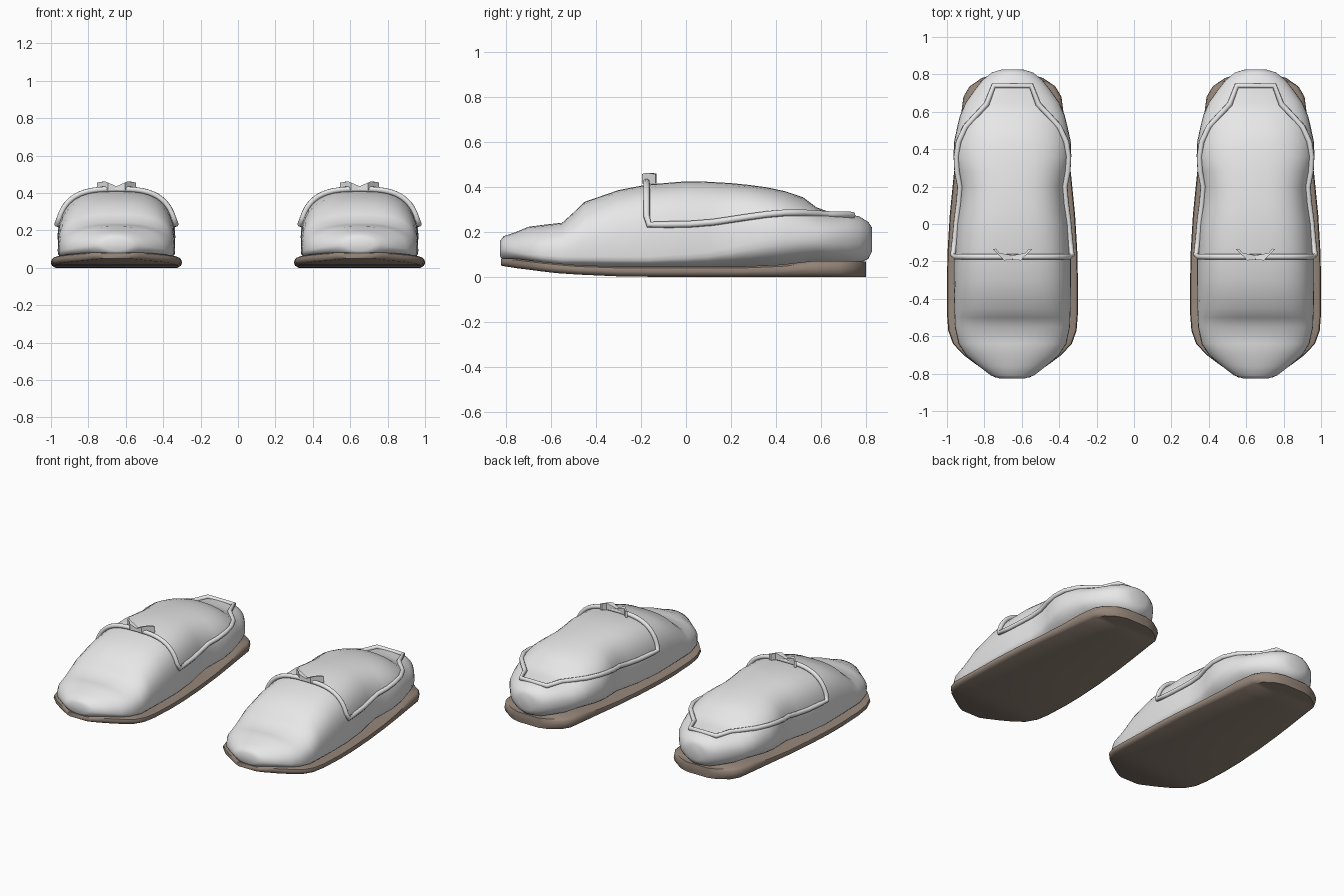
import bpy, bmesh, math
from mathutils import Vector

CX = 0.65  # distance of each slipper from the middle


def material(name, rgb):
    m = bpy.data.materials.new(name)
    m.diffuse_color = (*rgb, 1)
    return m


FABRIC = material("pale fabric", (0.8, 0.8, 0.8))
RUBBER = material("brown sole", (0.30, 0.235, 0.19))


def finish(name, bm, mat, angle=40):
    bmesh.ops.recalc_face_normals(bm, faces=bm.faces)
    me = bpy.data.meshes.new(name)
    bm.to_mesh(me)
    bm.free()
    me.materials.append(mat)
    ob = bpy.data.objects.new(name, me)
    bpy.context.collection.objects.link(ob)
    bpy.ops.object.select_all(action='DESELECT')
    bpy.context.view_layer.objects.active = ob
    ob.select_set(True)
    bpy.ops.object.shade_smooth_by_angle(angle=math.radians(angle))
    return ob


def loft(name, rings, mat, angle=40):
    bm = bmesh.new()
    loops = [[bm.verts.new(p) for p in r] for r in rings]
    n = len(loops[0])
    for a, b in zip(loops, loops[1:]):
        for i in range(n):
            bm.faces.new((a[i], a[(i + 1) % n], b[(i + 1) % n], b[i]))
    bm.faces.new(loops[0])
    bm.faces.new(loops[-1])
    return finish(name, bm, mat, angle)


def sample(table, y):
    for a, b in zip(table, table[1:]):
        if y <= b[0]:
            t = max(0, (y - a[0]) / (b[0] - a[0]))
            return [p + (q - p) * t for p, q in zip(a, b)][1:]
    return list(table[-1][1:])


# upper stations: y, half width, widest height, bottom, top, squareness
UPPER = [
    (-0.825, 0.07, 0.12, 0.09, 0.16, 2.0), (-0.81, 0.115, 0.12, 0.07, 0.18, 2.0),
    (-0.76, 0.18, 0.11, 0.06, 0.197, 2.0), (-0.70, 0.25, 0.10, 0.05, 0.222, 2.2),
    (-0.64, 0.288, 0.095, 0.04, 0.23, 2.5), (-0.55, 0.308, 0.09, 0.03, 0.24, 2.8),
    (-0.50, 0.31, 0.09, 0.03, 0.285, 2.8), (-0.45, 0.312, 0.09, 0.03, 0.333, 2.8),
    (-0.30, 0.314, 0.09, 0.03, 0.385, 3.0), (-0.17, 0.314, 0.09, 0.03, 0.41, 3.0),
    (0.0, 0.304, 0.10, 0.03, 0.424, 2.9), (0.10, 0.289, 0.11, 0.03, 0.422, 2.8),
    (0.20, 0.283, 0.13, 0.03, 0.416, 2.7), (0.28, 0.30, 0.15, 0.03, 0.408, 2.6),
    (0.36, 0.315, 0.165, 0.03, 0.397, 2.5), (0.44, 0.312, 0.17, 0.03, 0.38, 2.3),
    (0.52, 0.295, 0.17, 0.04, 0.353, 2.2), (0.58, 0.28, 0.17, 0.05, 0.308, 2.2),
    (0.65, 0.25, 0.17, 0.05, 0.283, 2.3), (0.72, 0.20, 0.17, 0.055, 0.278, 2.3),
    (0.77, 0.16, 0.17, 0.06, 0.268, 2.2), (0.81, 0.11, 0.17, 0.08, 0.243, 2.0),
    (0.825, 0.06, 0.17, 0.11, 0.22, 2.0),
]


def section(y, count=40):
    w, zc, zb, zt, n = sample(UPPER, y)
    ring = []
    for i in range(count):
        a = 2 * math.pi * i / count
        c, s = math.cos(a), math.sin(a)
        x = math.copysign(abs(c) ** (2 / n), c) * w
        h = abs(s) ** (2 / n)
        ring.append((x, y, zc + h * (zt - zc) if s >= 0 else zc - h * (zc - zb)))
    return ring


# sole stations: y, half width, bottom, top
SOLE = [
    (-0.822, 0.09, 0.05, 0.08), (-0.80, 0.125, 0.046, 0.082), (-0.75, 0.195, 0.038, 0.08),
    (-0.70, 0.262, 0.032, 0.074), (-0.64, 0.318, 0.024, 0.067), (-0.57, 0.343, 0.016, 0.06),
    (-0.48, 0.35, 0.01, 0.052), (-0.30, 0.35, 0.002, 0.046), (-0.15, 0.347, 0, 0.046),
    (0.05, 0.335, 0, 0.046), (0.25, 0.315, 0, 0.046), (0.42, 0.295, 0, 0.054),
    (0.56, 0.278, 0, 0.07), (0.68, 0.262, 0, 0.071), (0.735, 0.23, 0, 0.071),
    (0.78, 0.165, 0, 0.07), (0.80, 0.10, 0, 0.068),
]


def sole_ring(y, w, zb, zt):
    h = zt - zb
    half = [(w - 0.022, zb), (w - 0.006, zb + 0.2 * h), (w, zb + 0.5 * h),
            (w - 0.005, zb + 0.85 * h), (w - 0.02, zt)]
    return [(x, y, z) for x, z in half] + [(-x, y, z) for x, z in reversed(half)]


def tube(name, points, radius, closed=False):
    cu = bpy.data.curves.new(name, 'CURVE')
    cu.dimensions = '3D'
    cu.bevel_depth = radius
    cu.bevel_resolution = 2
    cu.use_fill_caps = True
    sp = cu.splines.new('POLY')
    sp.points.add(len(points) - 1)
    for p, q in zip(sp.points, points):
        p.co = (*q, 1)
    sp.use_cyclic_u = closed
    cu.materials.append(FABRIC)
    ob = bpy.data.objects.new(name, cu)
    bpy.context.collection.objects.link(ob)
    return ob


# piping path: side and heel edge, then the strap across the instep
SIDE = [
    (0.318, -0.165, 0.232), (0.308, -0.08, 0.232), (0.299, 0.02, 0.234),
    (0.286, 0.12, 0.242), (0.28, 0.20, 0.254), (0.296, 0.28, 0.266),
    (0.30, 0.36, 0.277), (0.288, 0.44, 0.284), (0.25, 0.52, 0.284),
    (0.195, 0.58, 0.28), (0.138, 0.64, 0.276), (0.10, 0.74, 0.274),
]
strap = [(x * 1.02, -0.175, z + 0.012) for x, y, z in section(-0.175, 64)[1:32] if z > 0.25]
piping_path = SIDE + [(-x, y, z) for x, y, z in reversed(SIDE)] + strap[::-1]


def bow(name):
    # two flared loops meeting at a small knot
    bm = bmesh.new()
    outline = [(0.0, -0.188), (0.045, -0.195), (0.06, -0.178), (0.105, -0.135),
               (0.088, -0.132), (0.07, -0.155), (0.03, -0.162), (0.0, -0.168)]
    lift = [0, 0.02, 0.026, 0.02, 0.022, 0.026, 0.012, 0]
    for s in (-1, 1):
        low = [bm.verts.new((s * x, y, 0.415)) for x, y in outline]
        top = [bm.verts.new((s * x, y, 0.436 + h)) for (x, y), h in zip(outline, lift)]
        bm.faces.new(low)
        bm.faces.new(top)
        for i in range(len(low)):
            j = (i + 1) % len(low)
            bm.faces.new((low[i], low[j], top[j], top[i]))
    return finish(name, bm, FABRIC, 30)


for side, cx in (("left", -CX), ("right", CX)):
    parts = [
        loft(side + "_upper", [section(st[0]) for st in UPPER], FABRIC, 60),
        loft(side + "_sole", [sole_ring(*st) for st in SOLE], RUBBER, 45),
        tube(side + "_piping", piping_path, 0.015, True),
        bow(side + "_bow"),
    ]
    for ob in parts:
        ob.location.x = cx
